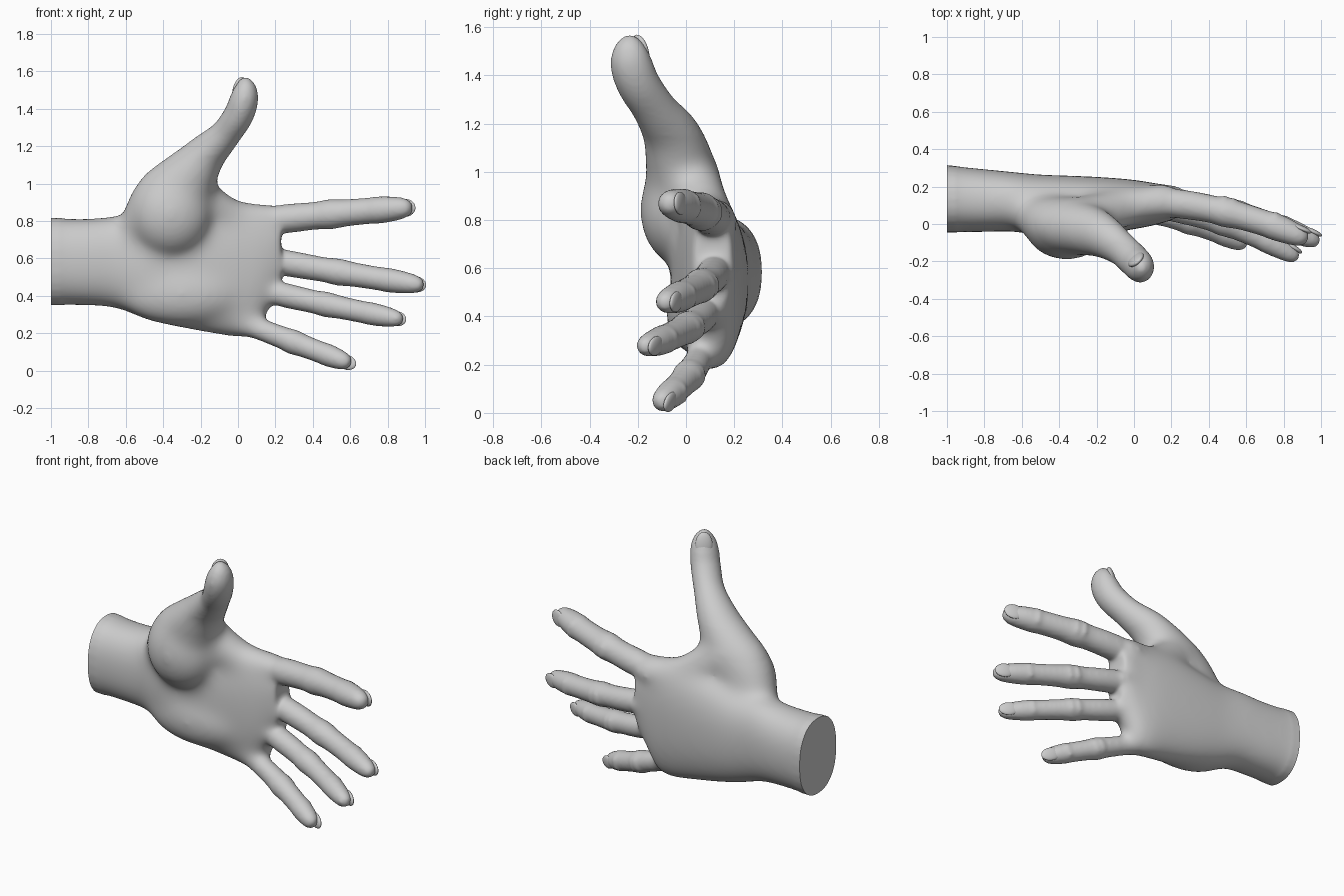
import bpy, bmesh, math
from mathutils import Vector, Matrix

cube = bpy.data.objects.get("Cube")
if cube:
    bpy.data.objects.remove(cube)

BACK = Vector((0, 1, 0))  # direction of the back of the hand
WORLD = (Vector((1, 0, 0)), Vector((0, 1, 0)), Vector((0, 0, 1)))


def material(name, grey):
    m = bpy.data.materials.new(name)
    m.use_nodes = True
    colour = (grey, grey, grey, 1)
    m.diffuse_color = colour
    m.node_tree.nodes["Principled BSDF"].inputs["Base Color"].default_value = colour
    return m


SKIN = material("grey skin", 0.6)


def add_object(name, bm):
    mesh = bpy.data.meshes.new(name)
    bm.to_mesh(mesh)
    bm.free()
    mesh.materials.append(SKIN)
    ob = bpy.data.objects.new(name, mesh)
    bpy.context.collection.objects.link(ob)
    return ob


def frame(tangent, up=BACK):
    t = tangent.normalized()
    side = t.cross(up).normalized()
    return t, side, side.cross(t)


def smooth_path(keys, steps=5):
    """Catmull-Rom interpolation of positions and half widths."""
    k = [Vector(p) for p in keys]
    k = [k[0]] + k + [k[-1]]
    out = []
    for a, b, c, d in zip(k, k[1:], k[2:], k[3:]):
        for i in range(steps):
            u = i / steps
            out.append(0.5 * (2 * b + (c - a) * u + (2 * a - 5 * b + 4 * c - d) * u ** 2
                              + (3 * b - a - 3 * c + d) * u ** 3))
    return out + [k[-1]]


def tube(bm, keys, power=2.0, n=28, axis=None):
    """Loft of rounded sections: x, y, z, half width, half depth."""
    rows = smooth_path(keys)
    centres = [Vector(r[:3]) for r in rows]
    rings = []
    for i, r in enumerate(rows):
        along = centres[min(i + 1, len(rows) - 1)] - centres[max(i - 1, 0)]
        t, side, up = frame(axis or along)
        ring = []
        for j in range(n):
            a = math.tau * j / n
            c, s = math.cos(a), math.sin(a)
            u = math.copysign(abs(c) ** (2 / power), c) * r[3]
            v = math.copysign(abs(s) ** (2 / power), s) * r[4]
            ring.append(bm.verts.new(centres[i] + side * u + up * v))
        rings.append(ring)
    for a, b in zip(rings, rings[1:]):
        for j in range(n):
            bm.faces.new((a[j], a[(j + 1) % n], b[(j + 1) % n], b[j]))
    bm.faces.new(rings[0][::-1])
    bm.faces.new(rings[-1])


def blob(bm, centre, axes, sizes):
    rot = Matrix(axes).transposed().to_4x4()
    bmesh.ops.create_uvsphere(bm, u_segments=24, v_segments=14, radius=1,
                              matrix=Matrix.Translation(centre) @ rot @ Matrix.Diagonal((*sizes, 1)))


def nail(name, centre, axes, sizes):
    bm = bmesh.new()
    blob(bm, centre, axes, sizes)
    ob = add_object(name, bm)
    ob.data.shade_smooth()


hand = bmesh.new()

# Forearm stump and palm
tube(hand, [(-1.1, .14, .585, .235, .185), (-.8, .125, .58, .235, .17),
            (-.65, .12, .58, .25, .16), (-.5, .1, .555, .28, .165),
            (-.35, .1, .55, .315, .16), (-.15, .1, .55, .355, .15),
            (.02, .105, .54, .37, .13), (.1, .105, .55, .345, .115),
            (.17, .11, .605, .27, .1), (.23, .11, .64, .21, .08)],
     power=2.3, axis=WORLD[0])

# Thumb, with its fleshy base
tube(hand, [(-.57, .06, .70, .1, .1), (-.42, .0, .87, .18, .15),
            (-.29, -.02, 1.0, .17, .15), (-.175, -.06, 1.15, .112, .12),
            (-.07, -.13, 1.26, .082, .092), (.0, -.195, 1.36, .08, .09),
            (.03, -.225, 1.44, .077, .088), (.04, -.23, 1.5, .064, .074),
            (.04, -.225, 1.545, .038, .045), (.04, -.22, 1.565, .012, .015)])
blob(hand, (-.36, -.03, .84), WORLD, (.22, .165, .23))
blob(hand, (-.3, .04, .41), WORLD, (.34, .125, .17))

# Web between thumb and index finger
tube(hand, [(-.36, .03, 1.0, .1, .11), (-.22, .04, .93, .115, .12),
            (-.11, .07, .86, .105, .11), (.0, .1, .81, .095, .1),
            (.16, .12, .8, .09, .09)])

# Fingers: base, bend control, tip, radius
FINGERS = {
    "index": ((-.2, .13, .76), (.42, .145, .835), (.928, -.085, .872), .077),
    "middle": ((-.15, .14, .65), (.45, .145, .535), (.99, -.1, .455), .069),
    "ring": ((-.15, .12, .50), (.40, .1, .36), (.878, -.185, .272), .065),
    "little": ((-.2, .09, .34), (.25, .07, .17), (.60, -.115, .037), .064),
}
PROFILE = [(0, .8), (.2, 1.02), (.4, 1), (.52, .96), (.59, 1.04), (.67, .94),
           (.78, .91), (.83, .94), (.9, .86), (.96, .7), (.99, .45), (1, .2)]

for name, (a, b, c, radius) in FINGERS.items():
    a, b, c = Vector(a), Vector(b), Vector(c)

    def at(t):
        return a * (1 - t) ** 2 + b * 2 * t * (1 - t) + c * t * t

    def axes_at(t):
        return frame((b - a) * (1 - t) + (c - b) * t)

    tube(hand, [(*at(t), radius * k, radius * k) for t, k in PROFILE])
    # Skin folds over the two joints, and the knuckle
    for t, size in ((.57, .42), (.61, .38), (.82, .28)):
        ax = axes_at(t)
        blob(hand, at(t) + ax[2] * radius * .72, ax, (.02, radius * .7, radius * size))
    ax = axes_at(.28)
    blob(hand, at(.28) + ax[2] * .01, ax, (.11, radius * .95, radius * 1.15))
    ax = axes_at(.95)
    nail(name + "_nail", at(.95) + ax[2] * radius * .56, ax, (.06, radius * .62, .016))

# Thumb nail
nail("thumb_nail", Vector((.01, -.19, 1.495)),
     frame(Vector((.15, -.2, 1)), Vector((-.65, .75, .1))), (.076, .05, .022))

# Fuse the parts into one skin
bmesh.ops.recalc_face_normals(hand, faces=hand.faces)
ob = add_object("hand", hand)
remesh = ob.modifiers.new("fuse", "REMESH")
remesh.mode = "VOXEL"
remesh.voxel_size = 0.012
soften = ob.modifiers.new("soften", "SMOOTH")
soften.factor = 0.5
soften.iterations = 6
graph = bpy.context.evaluated_depsgraph_get()
skin = bmesh.new()
skin.from_mesh(ob.evaluated_get(graph).to_mesh())
ob.modifiers.clear()

# Blend the palm further, fading out towards the fingers and thumb
for i in range(70):
    fade = i / 70
    palm = [v for v in skin.verts
            if -.95 < v.co.x < .25 - .2 * fade and v.co.z < 1.15 - .15 * fade]
    bmesh.ops.smooth_vert(skin, verts=palm, factor=0.5,
                          use_axis_x=True, use_axis_y=True, use_axis_z=True)

# Cut the wrist flat
cut = bmesh.ops.bisect_plane(skin, geom=skin.verts[:] + skin.edges[:] + skin.faces[:],
                             plane_co=(-1, 0, 0), plane_no=(-1, 0, 0), clear_outer=True)
edges = [e for e in cut["geom_cut"] if isinstance(e, bmesh.types.BMEdge)]
bmesh.ops.contextual_create(skin, geom=edges)
bmesh.ops.recalc_face_normals(skin, faces=skin.faces)
skin.to_mesh(ob.data)
skin.free()

# Smooth shading with a sharp wrist edge
bpy.ops.object.select_all(action="DESELECT")
ob.select_set(True)
bpy.context.view_layer.objects.active = ob
bpy.ops.object.shade_smooth_by_angle(angle=math.radians(50))
